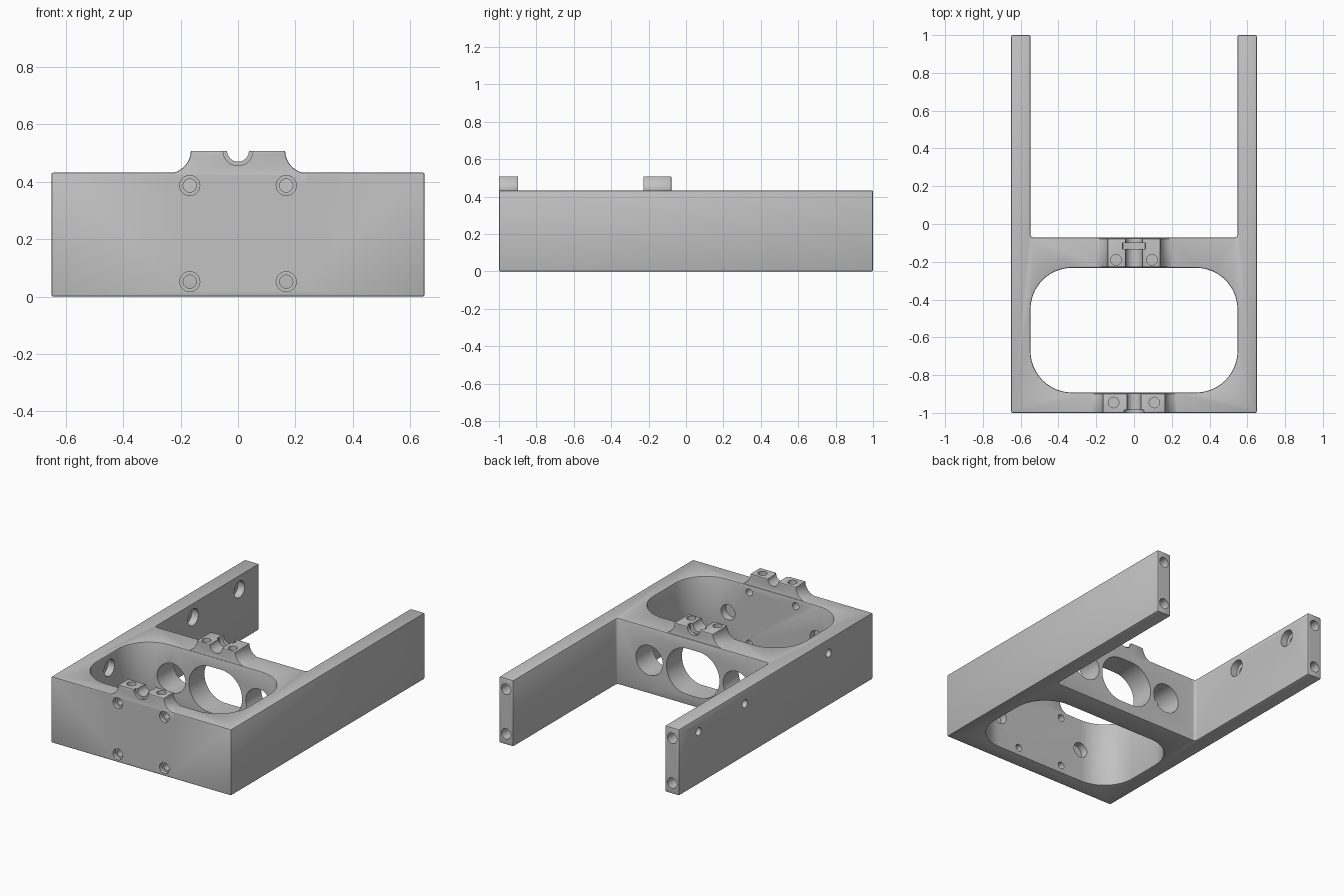
import bpy, bmesh
from math import cos, sin, pi, radians

if "Cube" in bpy.data.objects:
    bpy.data.objects.remove(bpy.data.objects["Cube"], do_unlink=True)

grey = bpy.data.materials.new("plain_grey")
grey.use_nodes = True
colour = (0.54, 0.54, 0.54, 1)
grey.diffuse_color = colour
grey.node_tree.nodes["Principled BSDF"].inputs["Base Color"].default_value = colour


def arc(cx, cy, r, start, end, n=12):
    angles = [radians(start + (end - start) * i / n) for i in range(n + 1)]
    return [(cx + r * cos(a), cy + r * sin(a)) for a in angles]


def circle(cx, cy, r, n=32):
    return arc(cx, cy, r, 0, 360, n)[:-1]


def rounded_box(cx, cy, hx, hy, r, n=12):
    pts = []
    for i, (sx, sy) in enumerate([(1, 1), (-1, 1), (-1, -1), (1, -1)]):
        pts += arc(cx + sx * (hx - r), cy + sy * (hy - r), r, i * 90, i * 90 + 90, n)
    return pts


def prism(name, pts, a, b, axis):
    """Extrude a 2D profile from a to b along one axis."""
    place = {"x": lambda u, v, t: (t, u, v),
             "y": lambda u, v, t: (u, t, v),
             "z": lambda u, v, t: (u, v, t)}[axis]
    bm = bmesh.new()
    low = bm.faces.new([bm.verts.new(place(u, v, a)) for u, v in pts])
    ext = bmesh.ops.extrude_face_region(bm, geom=[low])
    offset = place(0, 0, b - a)
    bmesh.ops.translate(bm, vec=offset,
                        verts=[g for g in ext["geom"] if isinstance(g, bmesh.types.BMVert)])
    bmesh.ops.remove_doubles(bm, verts=bm.verts, dist=1e-5)
    bmesh.ops.recalc_face_normals(bm, faces=bm.faces)
    mesh = bpy.data.meshes.new(name)
    bm.to_mesh(mesh)
    bm.free()
    mesh.materials.append(grey)
    ob = bpy.data.objects.new(name, mesh)
    bpy.context.collection.objects.link(ob)
    return ob


def apply(ob, mod):
    bpy.context.view_layer.objects.active = ob
    bpy.ops.object.modifier_apply(modifier=mod.name)


def soften(ob, width, angle):
    mod = ob.modifiers.new("soft_edges", "BEVEL")
    mod.width, mod.segments = width, 2
    mod.limit_method, mod.angle_limit = "ANGLE", radians(angle)
    apply(ob, mod)


def combine(ob, other, operation):
    mod = ob.modifiers.new("combine", "BOOLEAN")
    mod.operation, mod.solver, mod.object = operation, "EXACT", other
    apply(ob, mod)
    bpy.data.objects.remove(other, do_unlink=True)


def cut(pts, a, b, axis):
    combine(frame, prism("cutter", pts, a, b, axis), "DIFFERENCE")


# Main frame: two arms, a front wall and a cross wall
W, IN, H, BACK = 0.65, 0.548, 0.432, -0.072
R = 0.018
outline = [(-W, -1), (W, -1), (W, 1), (IN, 1)]
outline += arc(IN - R, BACK + R, R, 0, -90, 5)
outline += arc(-IN + R, BACK + R, R, -90, -180, 5)
outline += [(-IN, 1), (-W, 1)]
frame = prism("bracket_frame", outline, 0, H, "z")
cut(rounded_box(0, -0.562, IN, 0.33, 0.22), -0.1, 0.6, "z")
soften(frame, 0.007, 50)

# Clamp bosses with flared sides
TOP, FLARE = 0.508, 0.08
for half, y0, y1 in [(0.165, -1, -0.898), (0.14, -0.228, -0.078)]:
    edge = half + FLARE
    side = arc(edge, TOP + 0.002, FLARE + 0.001, 180, 270, 10)
    profile = [(half, TOP)] + side[1:] + [(edge, 0.38)]
    profile += [(-x, z) for x, z in reversed(profile)]
    boss = prism("boss", profile, y0, y1, "y")
    soften(boss, 0.005, 60)
    combine(frame, boss, "UNION")

# Cable grooves, with a wider mouth at the front, and a nut slot
cut(circle(0, TOP, 0.038), -1.1, -0.85, "y")
cut(circle(0, TOP, 0.052), -1.1, -0.985, "y")
cut(circle(0, TOP, 0.045), -0.3, 0, "y")
cut(rounded_box(0, TOP, 0.06, 0.06, 0.005, 2), -0.132, -0.1, "y")

# Mirrored holes
for s in (-1, 1):
    cut(circle(s * 0.108, -0.945, 0.028), 0.4, 0.6, "z")
    cut(circle(s * 0.095, -0.19, 0.028), 0.4, 0.6, "z")
    # Round openings in the cross wall and blind pockets in the front wall
    cut(circle(s * 0.315, 0.217, 0.097, 40), -0.35, 0, "y")
    cut(circle(s * 0.32, 0.217, 0.05), -0.94, -0.75, "y")
    # Counterbored front screws
    for z in (0.052, 0.387):
        cut(circle(s * 0.168, z, 0.023), -1.1, -0.8, "y")
        cut(circle(s * 0.168, z, 0.035), -1.1, -0.975, "y")
    # Screw holes in the arm ends
    for z in (0.07, 0.362):
        cut(circle(s * 0.6, z, 0.034), 0.88, 1.1, "y")

# Central oval opening in the cross wall
cut(rounded_box(0, 0.217, 0.192, 0.15, 0.1499, 16), -0.35, 0, "y")

# Side screws on one wall, wide on the inside
for y in (-0.545, 0.32, 0.797):
    cut(circle(y, 0.342, 0.026), -0.7, -0.5, "x")
    cut(circle(y, 0.342, 0.054), -0.595, -0.5, "x")

bpy.ops.object.select_all(action="DESELECT")
frame.select_set(True)
bpy.context.view_layer.objects.active = frame
bpy.ops.object.shade_smooth_by_angle(angle=radians(30))
